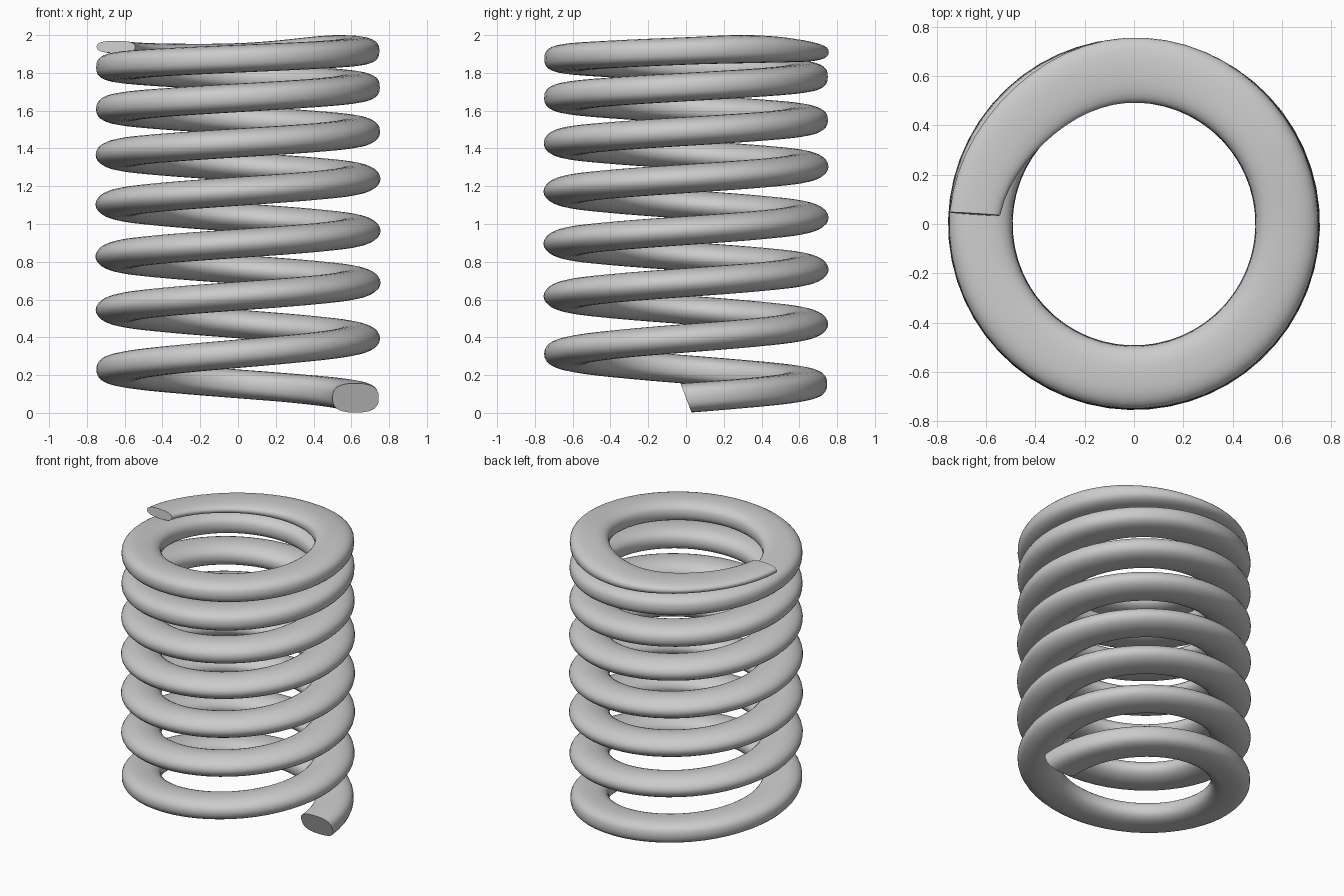
import bpy, bmesh, math

if "Cube" in bpy.data.objects:
    bpy.data.objects.remove(bpy.data.objects["Cube"])

# Coil profile keys: turn, centre height, section height, inner radius, outer radius, squareness
KEYS = [
    (0.0, 0.079, 0.154, 0.50, 0.745, 2.7),
    (0.5, 0.230, 0.150, 0.495, 0.75, 2.5),
    (1.0, 0.395, 0.150, 0.495, 0.752, 2.1),
    (2.0, 0.690, 0.152, 0.493, 0.755, 2.0),
    (3.0, 0.965, 0.152, 0.493, 0.755, 2.0),
    (4.0, 1.240, 0.152, 0.493, 0.755, 2.0),
    (5.0, 1.490, 0.152, 0.493, 0.753, 2.2),
    (6.0, 1.725, 0.150, 0.495, 0.752, 2.5),
    (6.5, 1.830, 0.148, 0.495, 0.752, 2.6),
    (7.0, 1.916, 0.145, 0.495, 0.75, 2.6),
    (7.1, 1.926, 0.147, 0.495, 0.75, 2.6),
    (7.25, 1.910, 0.095, 0.493, 0.757, 2.4),
    (7.38, 1.922, 0.070, 0.490, 0.735, 2.4),
    (7.49, 1.938, 0.064, 0.545, 0.75, 2.6),
]
TURNS, STEPS, RING = 7.49, 420, 28


def sample(t):
    """Smooth cubic interpolation of the profile keys."""
    i = max(j for j in range(len(KEYS) - 1) if KEYS[j][0] <= t)
    a, b = KEYS[i], KEYS[i + 1]
    p, n = KEYS[max(i - 1, 0)], KEYS[min(i + 2, len(KEYS) - 1)]
    h = b[0] - a[0]
    u = (t - a[0]) / h
    out = []
    for k in range(1, 6):
        ma = (b[k] - p[k]) / (b[0] - p[0]) * h
        mb = (n[k] - a[k]) / (n[0] - a[0]) * h
        out.append((2*u**3 - 3*u**2 + 1) * a[k] + (u**3 - 2*u**2 + u) * ma
                   + (3*u**2 - 2*u**3) * b[k] + (u**3 - u**2) * mb)
    return out


def power(v, n):
    return math.copysign(abs(v) ** (2 / n), v)


# Sweep the section along the coil
bm = bmesh.new()
rings = []
for s in range(STEPS + 1):
    t = TURNS * s / STEPS
    zc, height, r_in, r_out, sq = sample(min(t, TURNS - 1e-6))
    tilt = 0.3 * max(0, 1 - t / 0.2) + 0.08
    ring = []
    for k in range(RING):
        a = 2 * math.pi * k / RING
        r = (r_in + r_out) / 2 + (r_out - r_in) / 2 * power(math.cos(a), sq)
        dz = height / 2 * power(math.sin(a), sq)
        ang = 2 * math.pi * t - tilt * dz / r
        ring.append(bm.verts.new((r * math.cos(ang), r * math.sin(ang), zc + dz)))
    rings.append(ring)
for p, q in zip(rings, rings[1:]):
    for k in range(RING):
        m = (k + 1) % RING
        bm.faces.new((p[k], p[m], q[m], q[k]))

# Cut ends
bm.faces.new(rings[0])
bm.faces.new(rings[-1])
bmesh.ops.recalc_face_normals(bm, faces=bm.faces)

mesh = bpy.data.meshes.new("coil_spring")
bm.to_mesh(mesh)
bm.free()
spring = bpy.data.objects.new("coil_spring", mesh)
bpy.context.collection.objects.link(spring)
bpy.context.view_layer.objects.active = spring
spring.select_set(True)
bpy.ops.object.shade_smooth_by_angle(angle=math.radians(40))
